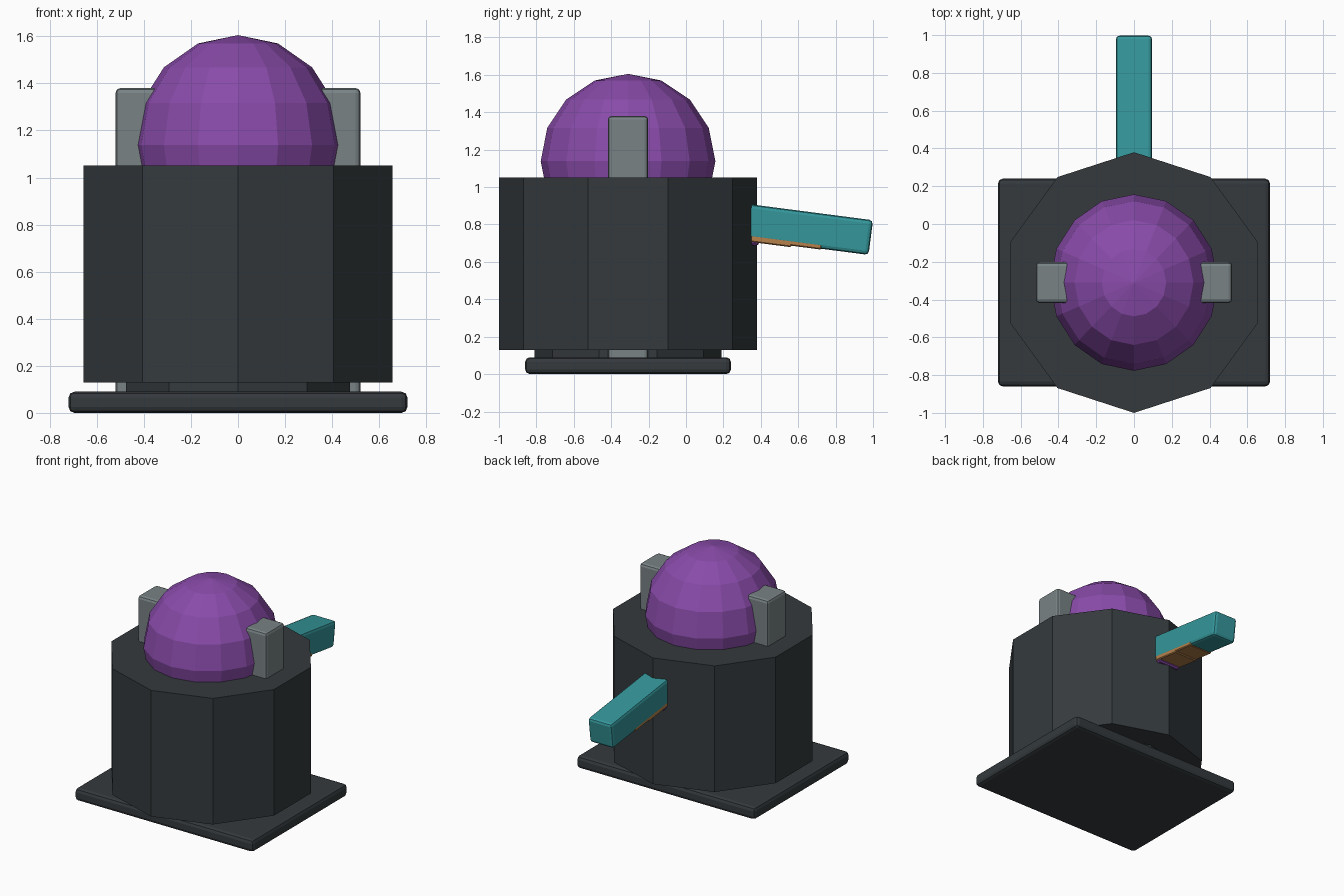
import bpy, math
from mathutils import Vector, Matrix

if "Cube" in bpy.data.objects:
    bpy.data.objects.remove(bpy.data.objects["Cube"])

CY = -0.31                      # body centre in y
TILT = math.radians(-7.4)       # lever slopes down towards the back


def mat(name, rgb):
    m = bpy.data.materials.new(name)
    m.diffuse_color = (*rgb, 1)
    m.use_nodes = True
    m.node_tree.nodes["Principled BSDF"].inputs["Base Color"].default_value = m.diffuse_color
    return m


DARK = mat("dark", (0.035, 0.042, 0.047))
GREY = mat("grey", (0.19, 0.225, 0.235))
PURPLE = mat("purple", (0.25, 0.07, 0.40))
TEAL = mat("teal", (0.035, 0.31, 0.33))
ORANGE = mat("orange", (0.46, 0.22, 0.07))


def finish(name, material):
    o = bpy.context.object
    o.name = name
    o.data.materials.append(material)
    return o


def box(name, lo, hi, material, bevel=0.0, segments=2, frame=None):
    lo, hi = Vector(lo), Vector(hi)
    bpy.ops.mesh.primitive_cube_add(size=1)
    o = finish(name, material)
    m = Matrix.Translation((lo + hi) / 2) @ Matrix.Diagonal((*(hi - lo), 1))
    o.data.transform(m)
    if frame:
        o.matrix_world = frame
    if bevel:
        b = o.modifiers.new("bevel", 'BEVEL')
        b.width, b.segments = bevel, segments
    return o


def drum(name, radius, z0, z1):
    bpy.ops.mesh.primitive_cylinder_add(vertices=10, radius=radius, depth=z1 - z0,
                                        location=(0, CY, (z0 + z1) / 2))
    return finish(name, DARK)


# base plate, neck and ten-sided body
box("base_plate", (-0.72, CY - 0.55, 0), (0.72, CY + 0.55, 0.09), DARK, 0.025)
drum("neck", 0.5, 0.05, 0.2)
drum("body", 0.69, 0.13, 1.05)

# faceted dome, slightly narrower in x
bpy.ops.mesh.primitive_uv_sphere_add(segments=16, ring_count=8, radius=0.467,
                                     location=(0, CY, 1.138))
dome = finish("dome", PURPLE)
dome.scale.x = 0.445 / 0.467

# upright side brackets
for side, s in (("left", -1), ("right", 1)):
    xs = sorted((s * 0.34, s * 0.52))
    box(side + "_bracket", (xs[0], CY - 0.108, 0.05), (xs[1], CY + 0.108, 1.38),
        GREY, 0.02)

# tilted rear lever with its under-lining, in a frame at the lever tip
frame = Matrix.Translation((0, 0.988, 0.73)) @ Matrix.Rotation(TILT, 4, 'X')
box("lever", (-0.096, -0.85, -0.0935), (0.096, 0, 0.0935), TEAL, 0.02, 2, frame)
box("lining_outer", (-0.0955, -0.8, -0.098), (0.0955, -0.255, 0.05), ORANGE, 0.006, 1, frame)
box("lining_inner", (-0.0955, -0.8, -0.106), (0.0955, -0.415, 0.05), ORANGE, 0.006, 1, frame)
box("lining_root", (-0.09, -0.75, -0.122), (0.09, -0.59, 0.04), PURPLE, 0.01, 1, frame)
